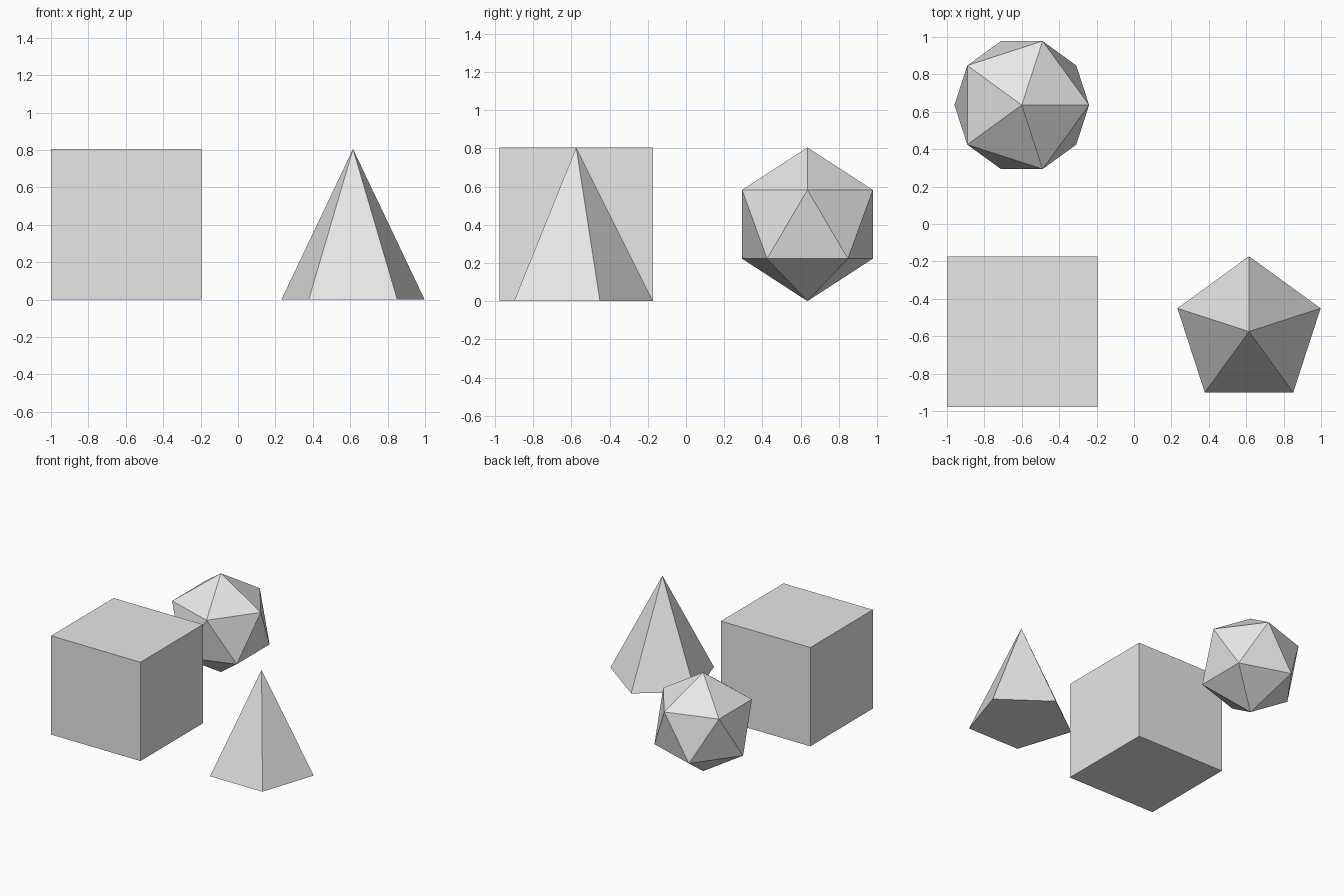
import bpy

old = bpy.data.objects.get("Cube")
if old:
    bpy.data.objects.remove(old, do_unlink=True)

SIZE = 0.805          # shared height of all three solids
R = SIZE / 2

# Single light grey material
grey = bpy.data.materials.new("light_grey")
grey.use_nodes = True
colour = (0.8, 0.8, 0.8, 1)
grey.diffuse_color = colour
bsdf = next(n for n in grey.node_tree.nodes if n.type == 'BSDF_PRINCIPLED')
bsdf.inputs["Base Color"].default_value = colour


def finish(name):
    obj = bpy.context.object
    obj.name = obj.data.name = name
    obj.data.materials.clear()
    obj.data.materials.append(grey)
    bpy.ops.object.shade_flat()


# Cube block, front right
bpy.ops.mesh.primitive_cube_add(size=SIZE, location=(-1 + R, -0.575, R))
finish("cube_block")

# Five-sided pyramid, front left, one base corner pointing back
bpy.ops.mesh.primitive_cone_add(vertices=5, radius1=R, radius2=0, depth=SIZE,
                                location=(0.615, -0.575, R))
finish("pentagonal_pyramid")

# Twenty-sided ball, back right, standing on a point
bpy.ops.mesh.primitive_ico_sphere_add(subdivisions=1, radius=R,
                                      location=(-0.6, 0.636, R))
finish("twenty_sided_ball")
